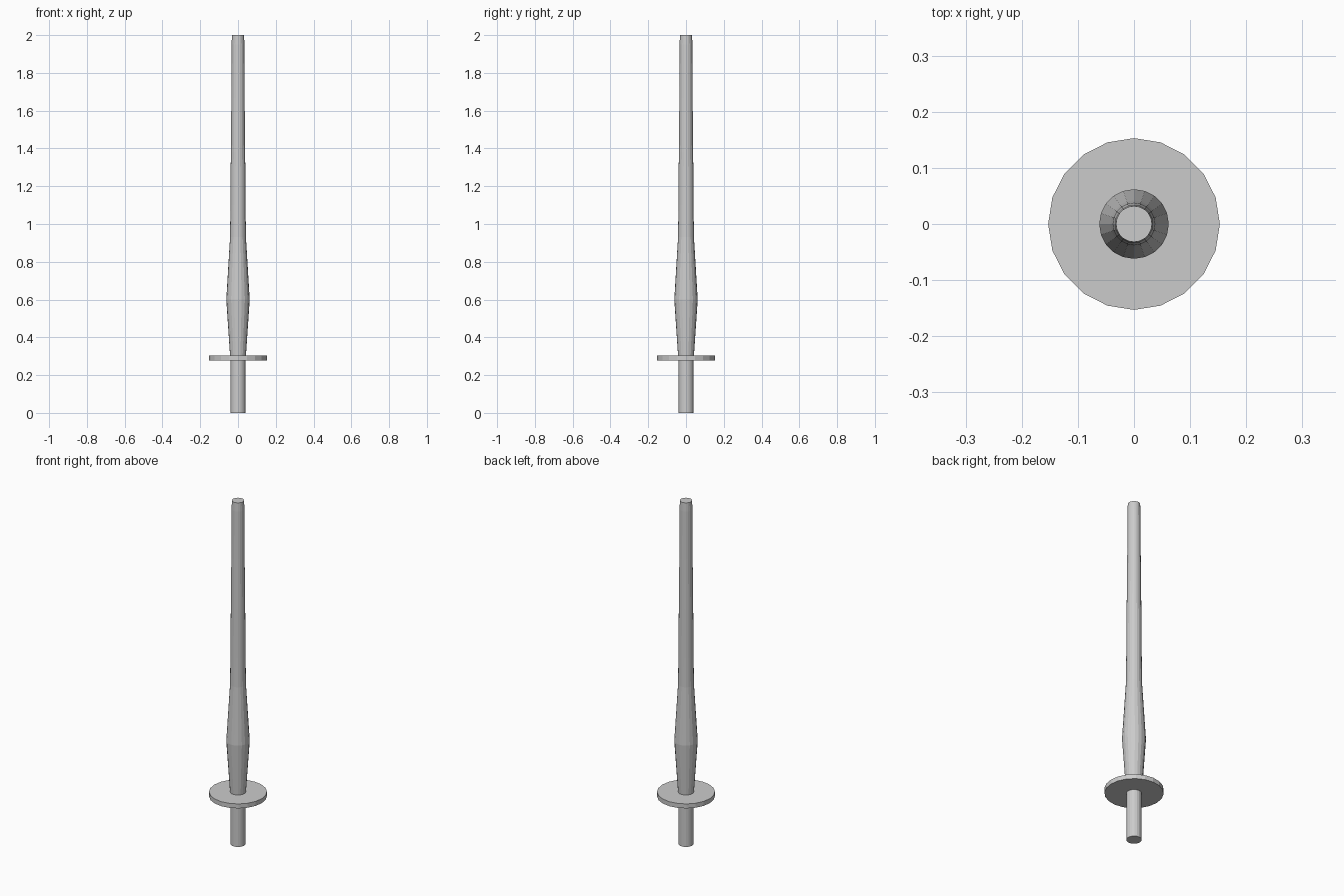
import bpy, bmesh
from math import cos, sin, tau

old = bpy.data.objects.get("Cube")
if old:
    bpy.data.objects.remove(old, do_unlink=True)

SIDES = 20

# Single grey finish
grey = bpy.data.materials.new("plain_grey")
grey.use_nodes = True
colour = (0.6, 0.6, 0.6, 1)
grey.diffuse_color = colour
grey.node_tree.nodes["Principled BSDF"].inputs["Base Color"].default_value = colour


def turned(name, profile):
    """Closed round part from (radius, height) pairs, bottom to top."""
    bm = bmesh.new()
    rings = [[bm.verts.new((r * cos(tau * i / SIDES), r * sin(tau * i / SIDES), z))
              for i in range(SIDES)] for r, z in profile]
    for low, high in zip(rings, rings[1:]):
        for i in range(SIDES):
            j = (i + 1) % SIDES
            bm.faces.new((low[i], low[j], high[j], high[i]))
    bm.faces.new(rings[0][::-1])
    bm.faces.new(rings[-1])
    mesh = bpy.data.meshes.new(name)
    bm.to_mesh(mesh)
    bm.free()
    mesh.materials.append(grey)
    obj = bpy.data.objects.new(name, mesh)
    bpy.context.collection.objects.link(obj)
    return obj


# Straight handle, flat round guard, and swelling tapered shaft
turned("handle", [(0.04, 0), (0.04, 0.277)])
turned("guard", [(0.153, 0.277), (0.153, 0.303)])
turned("shaft", [(0.042, 0.303), (0.062, 0.6), (0.042, 0.93), (0.04, 1.1),
                 (0.038, 1.38), (0.035, 1.67), (0.034, 1.95), (0.032, 2)])
